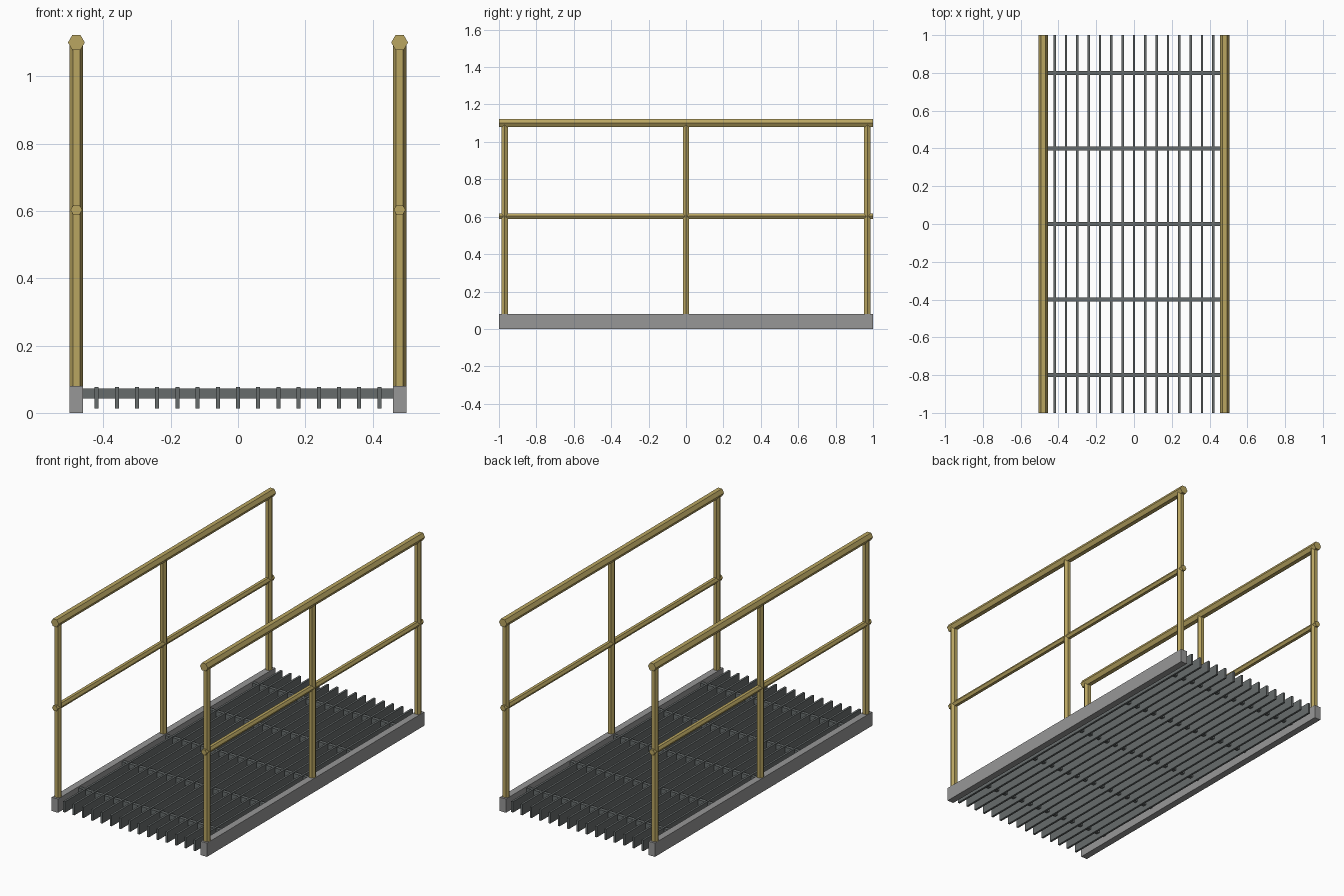
import bpy, math
from mathutils import Matrix

if "Cube" in bpy.data.objects:
    bpy.data.objects.remove(bpy.data.objects["Cube"])


def material(name, rgb):
    m = bpy.data.materials.new(name)
    m.diffuse_color = (*rgb, 1)
    m.use_nodes = True
    m.node_tree.nodes["Principled BSDF"].inputs["Base Color"].default_value = m.diffuse_color
    return m


YELLOW = material("ochre paint", (0.49, 0.38, 0.12))
GREY = material("grey steel", (0.31, 0.31, 0.31))
DARK = material("dark grating steel", (0.135, 0.15, 0.15))


def box(name, x, y, z, mat):
    """Box from (min, max) ranges on each axis."""
    bpy.ops.mesh.primitive_cube_add(size=1)
    o = bpy.context.object
    o.name = name
    size = [b - a for a, b in (x, y, z)]
    mid = [(a + b) / 2 for a, b in (x, y, z)]
    o.data.transform(Matrix.Translation(mid) @ Matrix.Diagonal((*size, 1)))
    o.data.materials.append(mat)
    return o


def hex_tube(name, radius, length, centre, along_y=False):
    """Six-sided tube with corners pointing along x."""
    bpy.ops.mesh.primitive_cylinder_add(vertices=6, radius=radius, depth=length)
    o = bpy.context.object
    o.name = name
    turn = Matrix.Rotation(math.radians(90), 4, 'Z')
    if along_y:
        turn = Matrix.Rotation(math.radians(90), 4, 'X') @ turn
    o.data.transform(Matrix.Translation(centre) @ turn)
    o.data.materials.append(YELLOW)
    return o


# Side beams and handrails
for side, s in (("left", -1), ("right", 1)):
    x = 0.48 * s
    box(f"{side}_beam", (x - 0.02, x + 0.02), (-1, 1), (0, 0.08), GREY)
    for i, y in enumerate((-0.97, 0, 0.97)):
        hex_tube(f"{side}_post_{i + 1}", 0.02, 1.02, (x, y, 0.59))
    hex_tube(f"{side}_top_rail", 0.025, 2, (x, 0, 1.10), True)
    hex_tube(f"{side}_mid_rail", 0.0175, 2, (x, 0, 0.603), True)

# Grating: long bearing bars
for i in range(15):
    x = -0.42 + 0.06 * i
    box(f"bearing_bar_{i + 1}", (x - 0.006, x + 0.006), (-1, 1), (0.0135, 0.077), DARK)

# Grating: cross bars
for i in range(5):
    y = -0.8 + 0.4 * i
    box(f"cross_bar_{i + 1}", (-0.46, 0.46), (y - 0.01, y + 0.01), (0.042, 0.072), DARK)
